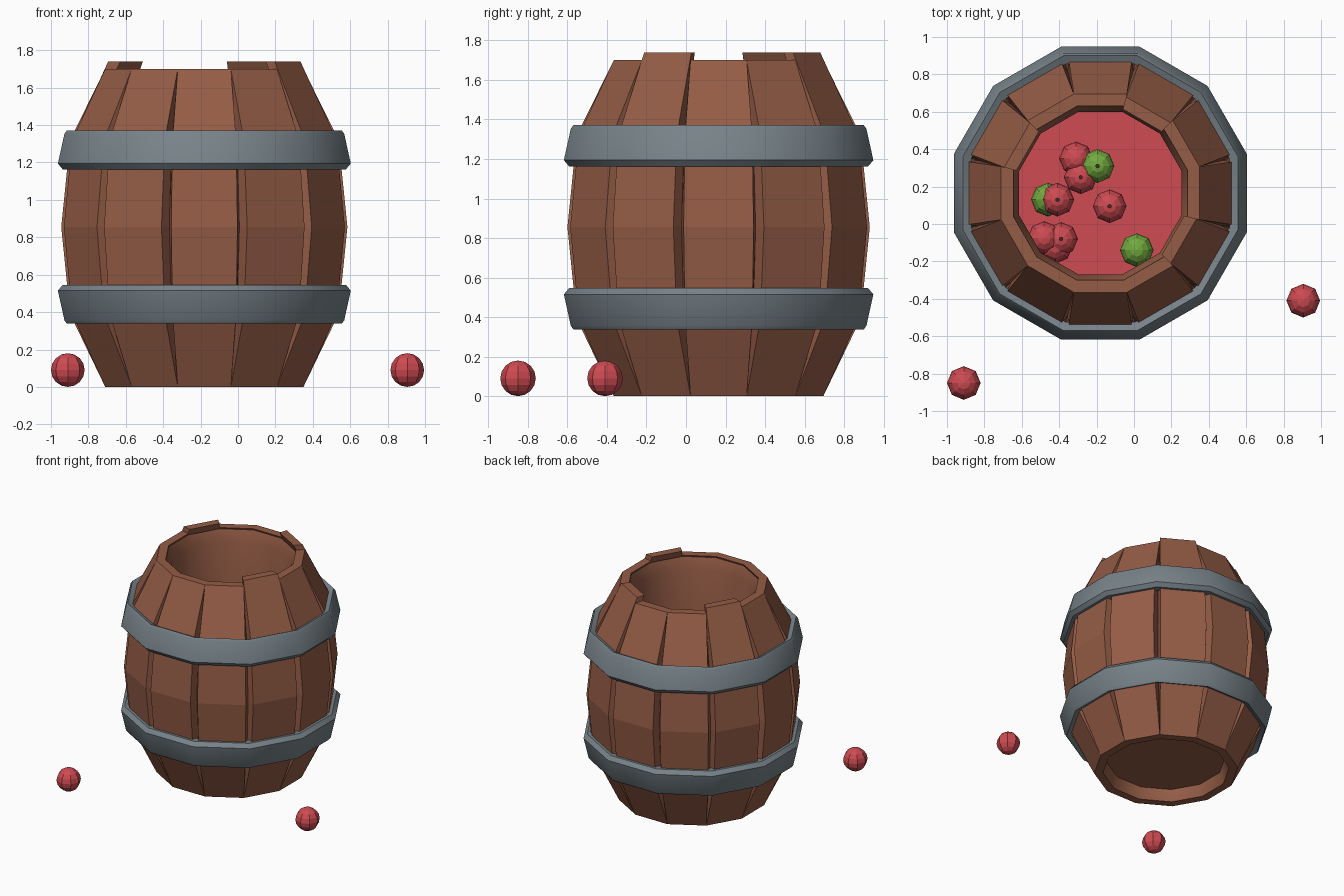
import bpy, bmesh, math
from mathutils import Matrix, Vector

if "Cube" in bpy.data.objects:
    bpy.data.objects.remove(bpy.data.objects["Cube"])

CX, CY, N = -0.18, 0.165, 12
T15 = math.tan(math.pi / N)


def material(name, rgb):
    m = bpy.data.materials.new(name)
    m.diffuse_color = (*rgb, 1)
    m.use_nodes = True
    m.node_tree.nodes["Principled BSDF"].inputs["Base Color"].default_value = m.diffuse_color
    return m


WOOD = material("brown wood", (0.30, 0.108, 0.061))
IRON = material("grey iron", (0.185, 0.225, 0.25))
RED = material("apple red", (0.62, 0.07, 0.085))
GREEN = material("apple green", (0.17, 0.40, 0.05))
STEM = material("dark stem", (0.05, 0.025, 0.015))


def finish(bm, name, mat, loc=(CX, CY, 0), smooth=None):
    bmesh.ops.recalc_face_normals(bm, faces=bm.faces)
    me = bpy.data.meshes.new(name)
    bm.to_mesh(me)
    bm.free()
    me.materials.append(mat)
    ob = bpy.data.objects.new(name, me)
    ob.location = loc
    bpy.context.collection.objects.link(ob)
    if smooth:
        bpy.ops.object.select_all(action='DESELECT')
        ob.select_set(True)
        bpy.context.view_layer.objects.active = ob
        bpy.ops.object.shade_smooth_by_angle(angle=math.radians(smooth))
    return ob


def revolve(name, profile, mat, closed=True):
    """Twelve-sided ring from (apothem, z) points, with flats facing the axes."""
    bm = bmesh.new()
    rings = []
    for i in range(N):
        a = (i + 0.5) * math.tau / N
        rings.append([bm.verts.new((r / math.cos(math.pi / N) * math.cos(a),
                                    r / math.cos(math.pi / N) * math.sin(a), z))
                      for r, z in profile])
    count = len(profile)
    for i in range(N):
        p, q = rings[i], rings[(i + 1) % N]
        for j in range(count if closed else count - 1):
            k = (j + 1) % count
            bm.faces.new((p[j], q[j], q[k], p[k]))
    return finish(bm, name, mat, smooth=32)


def disc(name, r, z, mat):
    bm = bmesh.new()
    rc = r / math.cos(math.pi / N)
    bm.faces.new([bm.verts.new((rc * math.cos((i + 0.5) * math.tau / N),
                                rc * math.sin((i + 0.5) * math.tau / N), z)) for i in range(N)])
    ob = finish(bm, name, mat)
    ob.modifiers.new("thickness", 'SOLIDIFY').thickness = 0.01
    return ob


# Staves: bulging planks with V grooves between them, three standing taller
def stave(i):
    extra = 0.04 if i in (2, 5, 11) else 0.0
    sections = [(0.53, 0, 0), (0.718, 0.39, 0.022), (0.765, 0.855, 0.028),
                (0.718, 1.32, 0.022), (0.53 - extra * 0.4, 1.70 + extra, 0)]
    bm = bmesh.new()
    rot = Matrix.Rotation(i * math.tau / N, 4, 'Z')
    rows = []
    for r, z, gap in sections:
        w, ri = r * T15 - gap, r - 0.065
        wi = ri * T15
        rows.append([bm.verts.new(rot @ Vector(p)) for p in
                     ((r, -w, z), (r, w, z), (ri, wi, z), (ri, -wi, z))])
    for a, b in zip(rows, rows[1:]):
        for k in range(4):
            bm.faces.new((a[k], a[(k + 1) % 4], b[(k + 1) % 4], b[k]))
    bm.faces.new(rows[0])
    bm.faces.new(rows[-1])
    finish(bm, f"stave_{i + 1}", WOOD)


for i in range(N):
    stave(i)

# Inner wall, recessed base and the fill that the apples lie in
revolve("inner_wall", [(0.465, 1.69), (0.435, 1.60), (0.435, 0.09), (0.465, 0.0)], WOOD, closed=False)
disc("barrel_base", 0.45, 0.09, WOOD)
disc("apple_fill", 0.44, 1.0, RED)

# Hoops: the upper one mirrors the lower
hoop = [(0.69, 0.36), (0.735, 0.338), (0.748, 0.356), (0.783, 0.515), (0.757, 0.546), (0.69, 0.54)]
revolve("lower_hoop", hoop, IRON)
revolve("upper_hoop", [(r, 1.709 - z) for r, z in hoop], IRON)


# Apples: faceted spheres, some with a little stem
def apple(name, x, y, z, mat, stem=False):
    bm = bmesh.new()
    bmesh.ops.create_uvsphere(bm, u_segments=8, v_segments=8, radius=0.09)
    finish(bm, name, mat, (x, y, z))
    if stem:
        bm = bmesh.new()
        bmesh.ops.create_cone(bm, cap_ends=True, segments=6, radius1=0.01,
                              radius2=0.012, depth=0.03)
        finish(bm, name + "_stem", STEM, (x, y, z + 0.09))


apple("loose_apple_right", 0.905, -0.41, 0.09, RED)
apple("loose_apple_left", -0.91, -0.85, 0.09, RED)
pile = [(-0.31, 0.35, 1.03, RED, False), (-0.285, 0.25, 1.04, RED, True),
        (-0.41, 0.13, 1.07, RED, True), (-0.13, 0.095, 1.04, RED, True),
        (-0.39, -0.08, 1.04, RED, True), (-0.48, -0.075, 1.05, RED, False),
        (-0.42, -0.12, 1.02, RED, False), (-0.195, 0.31, 1.06, GREEN, True),
        (-0.46, 0.13, 1.03, GREEN, False), (0.015, -0.14, 1.04, GREEN, False)]
for i, (x, y, z, mat, stem) in enumerate(pile):
    apple(f"barrel_apple_{i + 1}", x, y, z, mat, stem)
